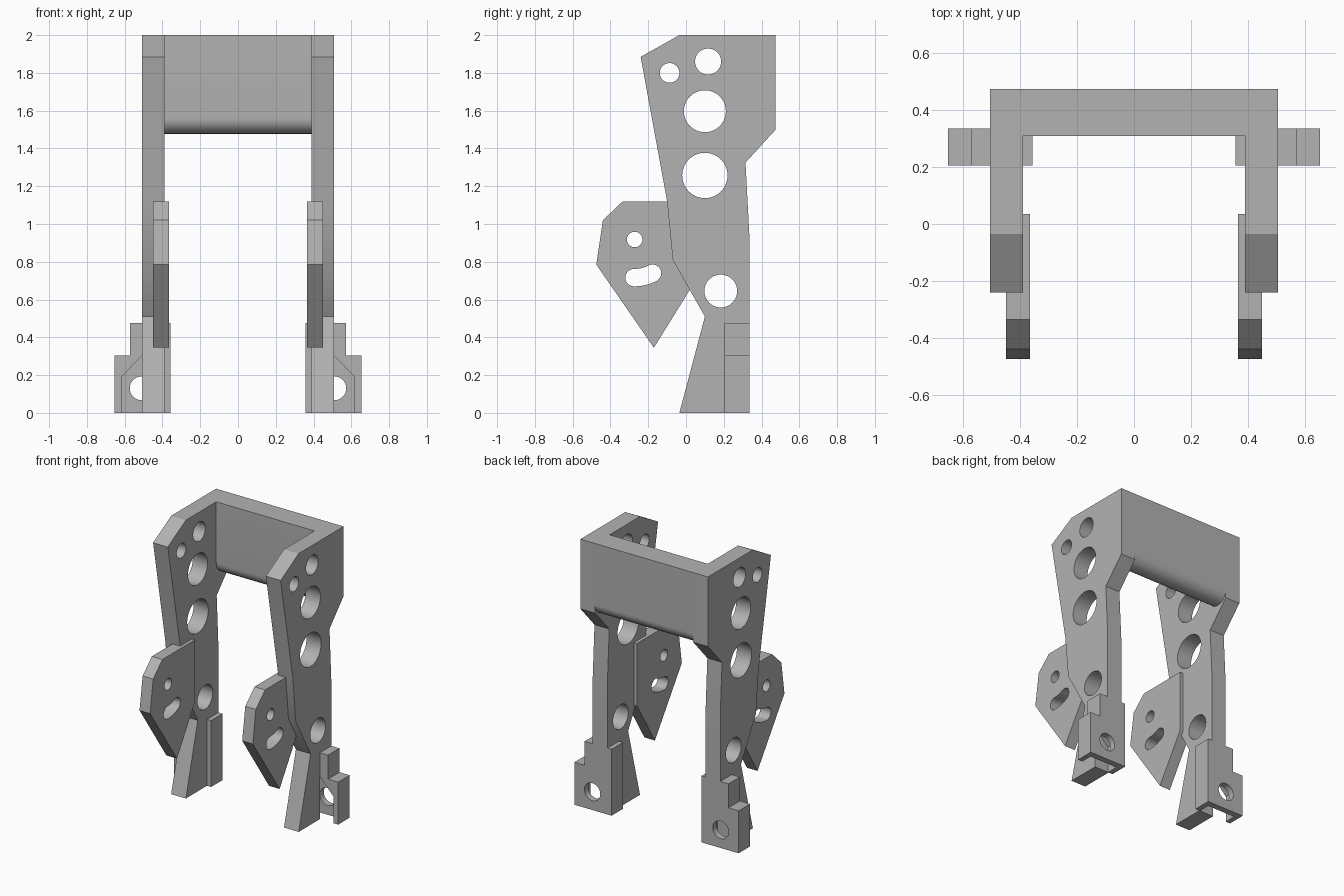
import bpy, bmesh, math

if "Cube" in bpy.data.objects:
    bpy.data.objects.remove(bpy.data.objects["Cube"])

grey = bpy.data.materials.new("plain grey")
grey.diffuse_color = (0.45, 0.45, 0.45, 1)
grey.use_nodes = True
grey.node_tree.nodes["Principled BSDF"].inputs["Base Color"].default_value = grey.diffuse_color


def extrude(name, pts, a, b, axis="x"):
    """Prism: pts are (y, z) swept along x, or (x, z) swept along y."""
    bm = bmesh.new()
    place = (lambda p, t: (t, p[0], p[1])) if axis == "x" else (lambda p, t: (p[0], t, p[1]))
    lo = [bm.verts.new(place(p, a)) for p in pts]
    hi = [bm.verts.new(place(p, b)) for p in pts]
    bm.faces.new(lo)
    bm.faces.new(hi[::-1])
    n = len(pts)
    for i in range(n):
        j = (i + 1) % n
        bm.faces.new((lo[j], lo[i], hi[i], hi[j]))
    bmesh.ops.recalc_face_normals(bm, faces=bm.faces[:])
    me = bpy.data.meshes.new(name)
    bm.to_mesh(me)
    bm.free()
    me.materials.append(grey)
    ob = bpy.data.objects.new(name, me)
    bpy.context.collection.objects.link(ob)
    return ob


def arc(cy, cz, r, start=0, end=360, n=40):
    steps = n if end - start == 360 else n + 1
    return [(cy + r * math.cos(math.radians(start + (end - start) * i / n)),
             cz + r * math.sin(math.radians(start + (end - start) * i / n))) for i in range(steps)]


def apply(ob, mod):
    bpy.context.view_layer.objects.active = ob
    bpy.ops.object.modifier_apply(modifier=mod.name)


def combine(ob, tool, operation="DIFFERENCE"):
    mod = ob.modifiers.new("combine", "BOOLEAN")
    mod.operation, mod.solver, mod.object = operation, "EXACT", tool
    apply(ob, mod)
    bpy.data.objects.remove(tool)


def mirror(ob):
    apply(ob, ob.modifiers.new("mirror", "MIRROR"))


def smooth(ob):
    bpy.ops.object.select_all(action="DESELECT")
    ob.select_set(True)
    bpy.context.view_layer.objects.active = ob
    bpy.ops.object.shade_smooth_by_angle(angle=math.radians(25))


# Side leg with its foot
frame = extrude("frame", [(-0.035, 2), (0.475, 2), (0.475, 1.5), (0.315, 1.325), (0.335, 0.95),
                          (0.335, 0), (-0.035, 0), (0.10, 0.51), (-0.07, 0.81), (-0.10, 1.12),
                          (-0.24, 1.885)], 0.39, 0.507)
foot = extrude("foot", [(0.357, 0), (0.653, 0), (0.653, 0.305), (0.572, 0.305),
                        (0.572, 0.477), (0.357, 0.477)], 0.205, 0.335, "y")
combine(frame, foot, "UNION")

# Round holes through the leg
for y, z, r in [(-0.087, 1.8, 0.052), (0.117, 1.86, 0.069), (0.1, 1.597, 0.111),
                (0.1, 1.257, 0.12), (0.184, 0.645, 0.087)]:
    combine(frame, extrude("cutter", arc(y, z, r), 0.2, 0.8))

# Pointed pocket in the foot, open in front and below, with a screw hole behind
pocket = [(0.395, -0.1), (0.617, -0.1), (0.617, 0.19), (0.507, 0.305), (0.395, 0.19)]
combine(frame, extrude("cutter", pocket, 0.205, 0.29, "y"))
combine(frame, extrude("cutter", arc(0.51, 0.13, 0.063), 0.25, 0.4, "y"))
mirror(frame)

# Cross panel with a fully rounded lower edge
panel = extrude("panel", [(0.475, 2), (0.31, 2)] + arc(0.3925, 1.56, 0.0825, 180, 360, 24), -0.42, 0.42)
combine(frame, panel, "UNION")
smooth(frame)

# Front brackets with a pivot hole and a curved slot around it
bracket = extrude("bracket", [(-0.335, 1.12), (0.035, 1.12), (0.035, 0.675), (-0.17, 0.345),
                              (-0.475, 0.785), (-0.44, 1.02)], 0.366, 0.45)
py, pz, reach, half = -0.272, 0.918, 0.202, 0.046
combine(bracket, extrude("cutter", arc(py, pz, 0.041), 0.2, 0.8))
a0, a1 = -91, -62
ends = [(py + reach * math.cos(math.radians(a)), pz + reach * math.sin(math.radians(a))) for a in (a0, a1)]
slot = (arc(py, pz, reach + half, a0, a1, 8) + arc(*ends[1], half, a1, a1 + 180, 16)[1:-1]
        + arc(py, pz, reach - half, a0, a1, 8)[::-1] + arc(*ends[0], half, a0 + 180, a0 + 360, 16)[1:-1])
combine(bracket, extrude("cutter", slot, 0.2, 0.8))
mirror(bracket)
smooth(bracket)
